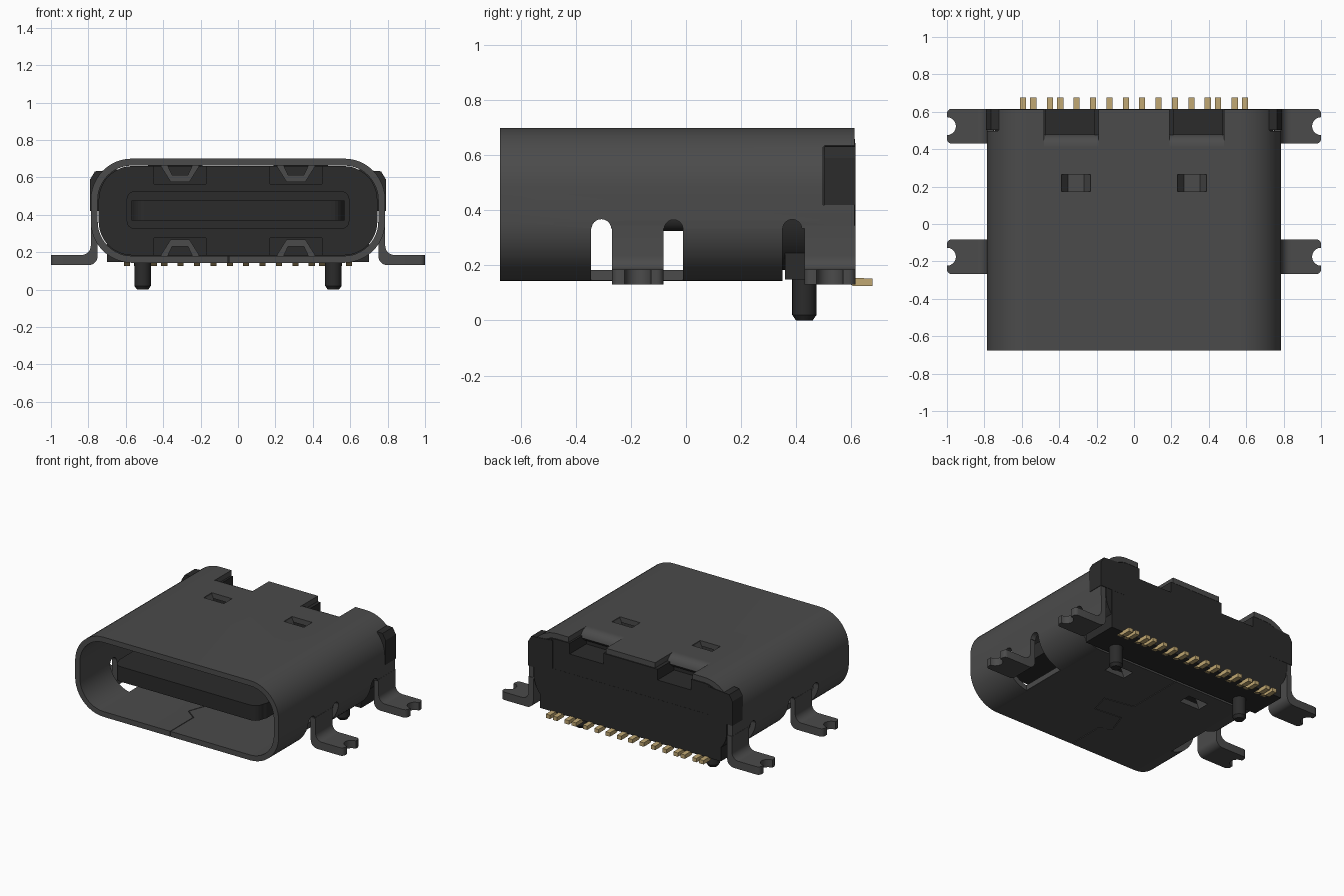
import bpy, bmesh, math
from mathutils import Vector

old = bpy.data.objects.get("Cube")
if old:
    bpy.data.objects.remove(old, do_unlink=True)


def material(name, rgb):
    m = bpy.data.materials.new(name)
    m.use_nodes = True
    m.diffuse_color = (*rgb, 1)
    m.node_tree.nodes["Principled BSDF"].inputs["Base Color"].default_value = (*rgb, 1)
    return m


SHELL = material("dark grey metal", (0.070, 0.070, 0.070))
PLASTIC = material("black plastic", (0.024, 0.024, 0.024))
GOLD = material("pale gold", (0.53, 0.39, 0.17))

# Maps from a 2D outline plus depth to 3D, named after the extrusion axis
AXES = {"x": lambda u, v, d: (d, u, v),
        "y": lambda u, v, d: (u, d, v),
        "z": lambda u, v, d: (u, v, d)}


def prism(name, pts, lo, hi, axis="y", mat=SHELL):
    """Extrude a closed outline between two depths along an axis."""
    bm = bmesh.new()
    a = [bm.verts.new(AXES[axis](u, v, lo)) for u, v in pts]
    b = [bm.verts.new(AXES[axis](u, v, hi)) for u, v in pts]
    n = len(pts)
    bm.faces.new(a)
    bm.faces.new(b[::-1])
    for i in range(n):
        bm.faces.new((a[i], b[i], b[(i + 1) % n], a[(i + 1) % n]))
    bmesh.ops.recalc_face_normals(bm, faces=bm.faces)
    me = bpy.data.meshes.new(name)
    bm.to_mesh(me)
    bm.free()
    me.materials.append(mat)
    ob = bpy.data.objects.new(name, me)
    bpy.context.collection.objects.link(ob)
    return ob


def box(name, x0, x1, y0, y1, z0, z1, mat=SHELL):
    return prism(name, [(x0, z0), (x1, z0), (x1, z1), (x0, z1)], y0, y1, "y", mat)


def arc(cx, cy, r, a0, a1, n=10):
    return [(cx + r * math.cos(math.radians(a0 + (a1 - a0) * i / n)),
             cy + r * math.sin(math.radians(a0 + (a1 - a0) * i / n))) for i in range(n + 1)]


def round_rect(x, z0, z1, r, n=12):
    return (arc(x - r, z0 + r, r, -90, 0, n) + arc(x - r, z1 - r, r, 0, 90, n) +
            arc(r - x, z1 - r, r, 90, 180, n) + arc(r - x, z0 + r, r, 180, 270, n))


def select(ob):
    bpy.ops.object.select_all(action="DESELECT")
    ob.select_set(True)
    bpy.context.view_layer.objects.active = ob


def cut(ob, cutter):
    cutter.hide_render = True
    m = ob.modifiers.new("cut", "BOOLEAN")
    m.operation, m.solver, m.object = "DIFFERENCE", "EXACT", cutter
    select(ob)
    bpy.ops.object.modifier_apply(modifier=m.name)
    bpy.data.objects.remove(cutter, do_unlink=True)


def smooth(ob):
    select(ob)
    bpy.ops.object.shade_smooth_by_angle(angle=math.radians(30))


def mirror_pts(pts, s):
    return [(s * u, v) for u, v in pts]


def span(s, a, b):
    return sorted((s * a, s * b))


# Outer shell tube
shell = prism("shell", round_rect(0.787, 0.143, 0.70, 0.22), -0.675, 0.612)
cut(shell, prism("bore", round_rect(0.75, 0.18, 0.663, 0.183), -1, 1))
# Open underside at the rear
cut(shell, box("rear_cut", -0.9, 0.9, 0.35, 0.8, 0, 0.335))
for s in (-1, 1):
    xs = span(s, 0.6, 0.9)
    # Openings around the legs with round slot tops
    cut(shell, box("leg_cut", *xs, -0.345, -0.01, 0, 0.335))
    for y, r in ((-0.3075, 0.036), (-0.045, 0.034), (0.386, 0.035)):
        cut(shell, prism("slot_cut", arc(y, 0.332, r, 0, 345, 23), *xs, "x"))
    # Rear corner windows and top notches
    cut(shell, box("ear_cut", *xs, 0.498, 0.8, 0.42, 0.63))
    cut(shell, box("notch_cut", *span(s, 0.19, 0.48), 0.41, 0.8, 0.5, 0.9))
    # Spring windows above and below
    for z in (0.05, 0.6):
        cut(shell, box("window_cut", *span(s, 0.232, 0.388), 0.175, 0.265, z, z + 0.2))
# Dovetail seam on the underside, one thin cut per segment
path = [Vector(p) for p in ((-0.05, -0.8), (-0.05, -0.42), (-0.13, -0.36), (-0.08, -0.22),
                            (0.12, -0.24), (0.16, -0.10), (-0.05, -0.06), (-0.05, 0.5))]
for p, q in zip(path, path[1:]):
    side = (q - p).orthogonal().normalized() * 0.0025
    cut(shell, prism("seam_cut", [p + side, q + side, q - side, p - side], 0.1, 0.25, "z"))
smooth(shell)

# Insulating body behind the cavity
body = prism("rear_body", round_rect(0.745, 0.183, 0.66, 0.18), 0.10, 0.614, "y", PLASTIC)
for s in (-1, 1):
    for z in (0.1, 0.565):
        cut(body, box("channel_cut", *span(s, 0.17, 0.45), 0, 0.30, z, z + 0.175))
    cut(body, box("pocket_cut", *span(s, 0.21, 0.47), 0.43, 0.8, 0.585, 0.9))
smooth(body)
box("rear_body_base", -0.70, 0.70, 0.36, 0.615, 0.148, 0.45, PLASTIC)

# Tongue: thin blade with rounded tip, thicker root
blade = [(-0.57, 0), (-0.57, -0.50)] + arc(-0.50, -0.52, 0.06, 180, 270, 5) \
    + arc(0.50, -0.52, 0.06, 270, 360, 5) + [(0.57, -0.50), (0.57, 0)]
prism("tongue_blade", blade, 0.37, 0.475, "z", PLASTIC)
smooth(prism("tongue_root", round_rect(0.595, 0.325, 0.525, 0.04, 4), -0.09, 0.12, "y", PLASTIC))

# Foot outline with rounded prongs and a notch in the end
foot = [(0.83, -0.093)] + arc(0.975, -0.068, 0.025, -90, 0, 4) \
    + arc(1.0, 0, 0.048, 270, 90, 10) + arc(0.975, 0.068, 0.025, 0, 90, 4) + [(0.83, 0.093)]
# Leg section: upright wall curving outward to the foot
leg = [(0.787, 0.345)] + arc(0.837, 0.235, 0.05, 180, 270, 8) \
    + [(0.837, 0.13)] + arc(0.80, 0.18, 0.05, 270, 180, 8) + [(0.75, 0.345)]

for s, side in ((1, "left"), (-1, "right")):
    for yc, end in ((-0.175, "front"), (0.523, "rear")):
        smooth(prism(f"{end}_leg_{side}", mirror_pts(leg, s), yc - 0.093, yc + 0.093))
        smooth(prism(f"{end}_foot_{side}", [(s * x, y + yc) for x, y in foot],
                     0.13, 0.185, "z"))

    # Body ear filling the rear corner window
    ear = [(0.60, 0.42), (0.79, 0.42), (0.79, 0.59), (0.765, 0.632), (0.60, 0.645)]
    prism(f"body_ear_{side}", mirror_pts(ear, s), 0.503, 0.616, "y", PLASTIC)

    # Curved lip folded down into the top notch
    lip = [(0.405, 0.70)] + arc(0.415, 0.635, 0.065, 90, 10, 6) + [(0.45, 0.62)] \
        + [(0.44, 0.655), (0.405, 0.665)]
    smooth(prism(f"notch_lip_{side}", lip, *span(s, 0.19, 0.48), "x"))

    # Pressed retention straps bridging the windows
    strap = [(0.20, 0.685), (0.232, 0.69), (0.268, 0.612), (0.352, 0.612), (0.388, 0.69),
             (0.42, 0.685), (0.41, 0.655), (0.36, 0.575), (0.26, 0.575), (0.21, 0.655)]
    prism(f"upper_strap_{side}", mirror_pts(strap, s), 0.175, 0.265)
    prism(f"lower_strap_{side}", [(s * x, 0.843 - z) for x, z in strap], 0.175, 0.265)

    # Locating peg with chamfered tip
    bm = bmesh.new()
    for r0, r1, z0, z1 in ((0.030, 0.044, 0, 0.02), (0.044, 0.044, 0.02, 0.18)):
        g = bmesh.ops.create_cone(bm, cap_ends=True, segments=24, radius1=r0, radius2=r1,
                                  depth=z1 - z0)
        bmesh.ops.translate(bm, verts=g["verts"], vec=Vector((s * 0.51, 0.43, (z0 + z1) / 2)))
    me = bpy.data.meshes.new("peg")
    bm.to_mesh(me)
    bm.free()
    me.materials.append(PLASTIC)
    peg = bpy.data.objects.new(f"locating_peg_{side}", me)
    bpy.context.collection.objects.link(peg)
    smooth(peg)

# Row of solder contacts along the rear
contact = [(0.53, 0.155), (0.585, 0.14), (0.605, 0.126), (0.677, 0.126), (0.677, 0.153)]
for i, x in enumerate((0.043, 0.131, 0.219, 0.307, 0.394, 0.449, 0.539, 0.593)):
    for s, side in ((1, "left"), (-1, "right")):
        prism(f"contact_{side}_{i + 1}", contact, s * x - 0.0165, s * x + 0.0165, "x", GOLD)
